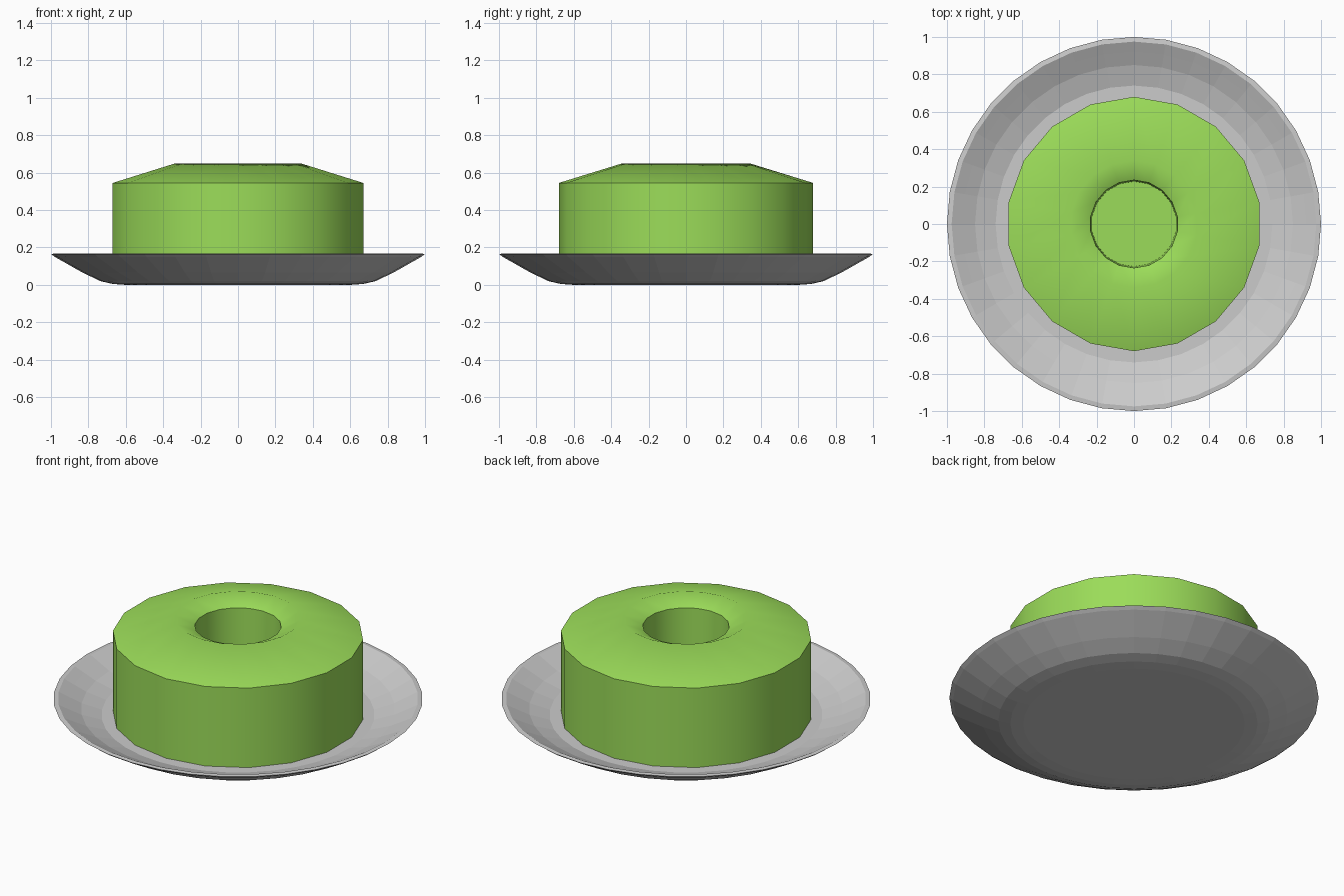
import bpy, bmesh, math

if "Cube" in bpy.data.objects:
    bpy.data.objects.remove(bpy.data.objects["Cube"])

def lathe(name, profile, sides, angle=None):
    """Revolve an (r, z) profile about z, closing both ends with a flat cap."""
    bm = bmesh.new()
    rings = []
    for r, z in profile:
        rings.append([bm.verts.new((r * math.sin(2 * math.pi * i / sides),
                                    r * math.cos(2 * math.pi * i / sides), z))
                      for i in range(sides)])
    for a, b in zip(rings, rings[1:]):
        for i in range(sides):
            j = (i + 1) % sides
            bm.faces.new((a[i], a[j], b[j], b[i]))
    bm.faces.new(rings[0])
    bm.faces.new(rings[-1])
    bmesh.ops.recalc_face_normals(bm, faces=bm.faces)
    mesh = bpy.data.meshes.new(name)
    bm.to_mesh(mesh)
    bm.free()
    obj = bpy.data.objects.new(name, mesh)
    bpy.context.collection.objects.link(obj)
    if angle:
        bpy.ops.object.select_all(action='DESELECT')
        obj.select_set(True)
        bpy.context.view_layer.objects.active = obj
        bpy.ops.object.shade_smooth_by_angle(angle=math.radians(angle))
    return obj

# Shallow plate: underside, rim, then inner floor
lathe("plate", [(0.60, 0.0), (0.67, 0.005), (0.735, 0.02), (0.83, 0.065),
                (0.98, 0.15), (1.0, 0.165), (0.975, 0.168), (0.92, 0.14),
                (0.85, 0.105), (0.74, 0.07)], 36)

# Ring cake: straight side, sloped top, central well
cake = lathe("cake", [(0.68, 0.06), (0.68, 0.545), (0.34, 0.65),
                      (0.235, 0.60), (0.228, 0.30)], 18, 60)
green = bpy.data.materials.new("green_jelly")
green.diffuse_color = (0.33, 0.72, 0.10, 1)
green.use_nodes = True
green.node_tree.nodes["Principled BSDF"].inputs["Base Color"].default_value = green.diffuse_color
cake.data.materials.append(green)
